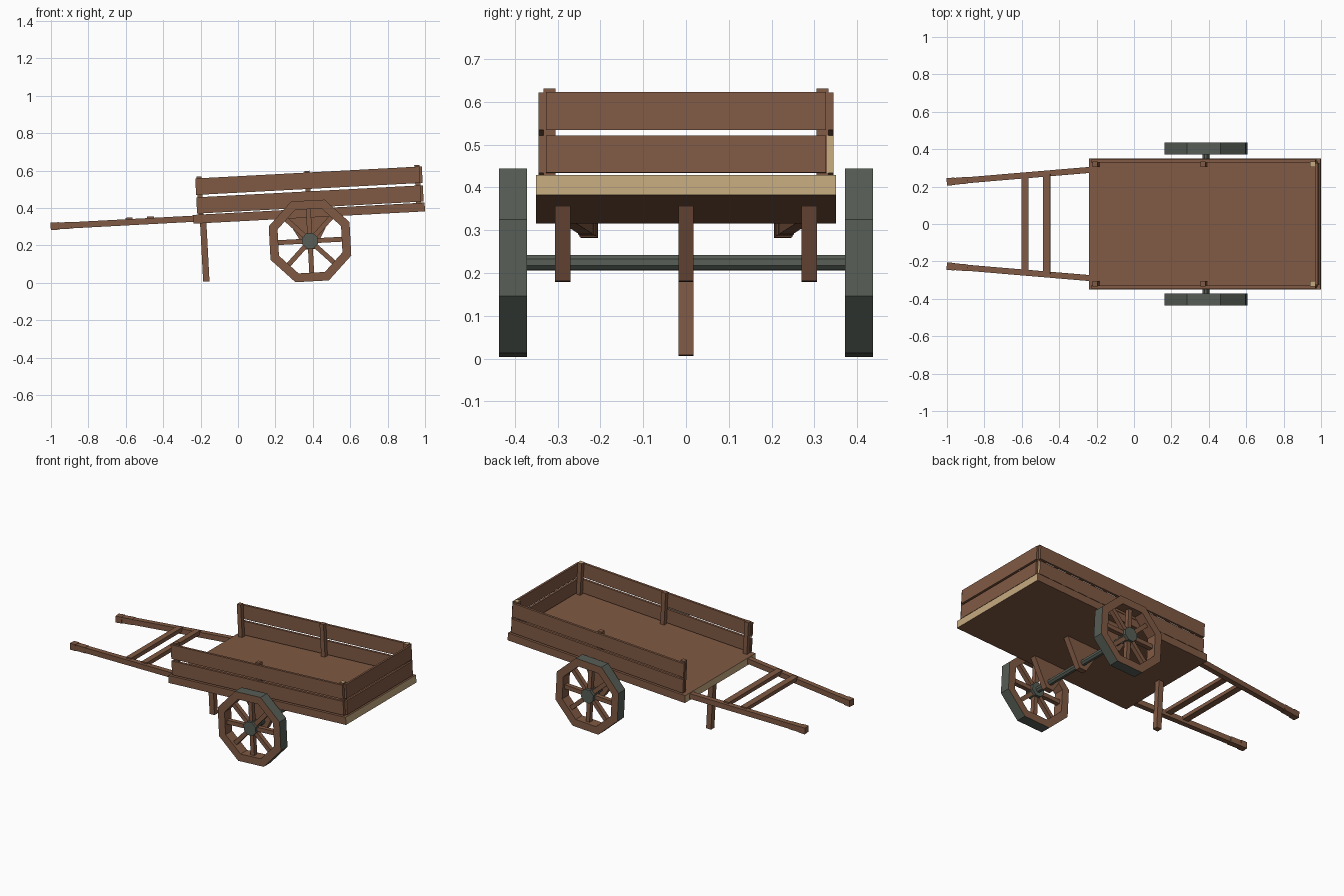
import bpy, bmesh, math
from mathutils import Matrix, Vector

if "Cube" in bpy.data.objects:
    bpy.data.objects.remove(bpy.data.objects["Cube"])

# The whole cart is built level, then tipped back about the axle
AX, AZ = 0.385, 0.224
TILT = (Matrix.Translation((AX, 0, AZ)) @ Matrix.Rotation(-math.radians(3.05), 4, 'Y')
        @ Matrix.Translation((-AX, 0, -AZ)))


def material(name, rgb):
    m = bpy.data.materials.new(name)
    m.diffuse_color = (*rgb, 1)
    m.use_nodes = True
    m.node_tree.nodes["Principled BSDF"].inputs["Base Color"].default_value = m.diffuse_color
    return m


BROWN = material("brown wood", (0.216, 0.100, 0.057))
BEIGE = material("pale cut wood", (0.56, 0.40, 0.21))
IRON = material("grey green iron", (0.095, 0.112, 0.092))


def finish(name, bm, mats, rule=None):
    bmesh.ops.recalc_face_normals(bm, faces=bm.faces)
    bm.normal_update()
    if rule:
        for f in bm.faces:
            f.material_index = rule(f)
    bm.transform(TILT)
    me = bpy.data.meshes.new(name)
    bm.to_mesh(me)
    bm.free()
    for m in mats:
        me.materials.append(m)
    ob = bpy.data.objects.new(name, me)
    bpy.context.collection.objects.link(ob)
    return ob


def add_box(bm, x, y, z, mat=Matrix()):
    c = Vector(((x[0] + x[1]) / 2, (y[0] + y[1]) / 2, (z[0] + z[1]) / 2))
    s = Matrix.Diagonal((x[1] - x[0], y[1] - y[0], z[1] - z[0], 1))
    bmesh.ops.create_cube(bm, size=1, matrix=mat @ Matrix.Translation(c) @ s)


def box(name, x, y, z, mats=(BROWN,), rule=None, mat=Matrix()):
    bm = bmesh.new()
    add_box(bm, x, y, z, mat)
    return finish(name, bm, mats, rule)


def prism(name, pts, y0, y1, mats):
    """Extrude an x,z outline along y."""
    bm = bmesh.new()
    f = bm.faces.new([bm.verts.new((x, y0, z)) for x, z in pts])
    ext = bmesh.ops.extrude_face_region(bm, geom=[f])
    bmesh.ops.translate(bm, vec=(0, y1 - y0, 0),
                        verts=[v for v in ext["geom"] if isinstance(v, bmesh.types.BMVert)])
    return finish(name, bm, mats)


def octagon(r):
    a = [math.radians(22.5 + 45 * k) for k in range(8)]
    return [(AX + r * math.cos(t), AZ + r * math.sin(t)) for t in a]


# Bed with pale sawn ends
box("bed", (-0.232, 1.0075), (-0.351, 0.351), (0.349, 0.396), (BROWN, BEIGE),
    lambda f: int(abs(f.normal.x) > 0.9))

# Boards
ROWS = {"lower": (0.402, 0.489), "upper": (0.502, 0.590)}
for row, z in ROWS.items():
    box(row + "_end_board", (0.990, 1.003), (-0.327, 0.327), z)
    for s in (-1, 1):
        pale = row == "lower" and s > 0
        box(row + "_side_board", (-0.210, 0.990), sorted((s * 0.330, s * 0.345)), z,
            (BROWN, BEIGE), (lambda f: int(f.normal.x > 0.9)) if pale else None)

# Posts, the end pair with pale tops
for s in (-1, 1):
    for x in (-0.203, 0.376, 0.963):
        tip = x > 0.9
        box("post", (x, x + 0.027), sorted((s * 0.305, s * 0.333)), (0.394, 0.599),
            (BROWN, BEIGE), (lambda f: int(f.normal.z > 0.9)) if tip else None)

# Handles converging to the grips
for s in (-1, 1):
    a, b = Vector((-0.232, s * 0.289, 0.3755)), Vector((-0.994, s * 0.225, 0.3755))
    d = b - a
    m = Matrix.Translation(a) @ Matrix.Rotation(math.atan2(d.y, d.x), 4, 'Z')
    n = d.length
    box("handle", (-0.003, n - 0.10), (-0.016, 0.016), (-0.0165, 0.0165), mat=m)
    box("grip_neck", (n - 0.11, n - 0.03), (-0.018, 0.018), (-0.018, 0.018), mat=m)
    box("grip_end", (n - 0.04, n), (-0.020, 0.020), (-0.020, 0.020), mat=m)

# Rungs between handles
for x, w in ((-0.594, 0.258), (-0.478, 0.268)):
    box("handle_rung", (x, x + 0.038), (-w, w), (0.376, 0.400))

# Prop leg
box("prop_leg", (-0.197, -0.163), (-0.017, 0.017), (0.037, 0.350))

# Axle brackets
for y in (-0.288, 0, 0.288):
    prism("axle_bracket", [(AX - 0.12, 0.350), (AX + 0.12, 0.350),
                           (AX + 0.025, 0.180), (AX - 0.025, 0.180)],
          y - 0.018, y + 0.018, (BROWN,))

# Axle
prism("axle", octagon(0.019), -0.38, 0.38, (IRON,))

# Wheels
for s in (-1, 1):
    y0, y1 = sorted((s * 0.371, s * 0.437))
    bm = bmesh.new()
    rings = [[bm.verts.new((x, y, z)) for x, z in octagon(r)]
             for r, y in ((0.234, y0), (0.234, y1), (0.184, y1), (0.184, y0))]
    for i in range(4):
        p, q = rings[i], rings[(i + 1) % 4]
        for k in range(8):
            j = (k + 1) % 8
            bm.faces.new((p[k], p[j], q[j], q[k]))
    centre = Vector((AX, 0, AZ))

    def tread(f):
        c = f.calc_center_median() - centre
        c.y = 0
        return int(f.normal.dot(c.normalized()) > 0.5)
    finish("wheel_rim", bm, (BROWN, IRON), tread)

    bm = bmesh.new()
    for k in range(8):
        m = Matrix.Translation(centre) @ Matrix.Rotation(math.radians(45 * k), 4, 'Y')
        add_box(bm, (0.03, 0.175), (s * 0.404 - 0.014, s * 0.404 + 0.014), (-0.013, 0.013), m)
    finish("wheel_spokes", bm, (BROWN,))
    prism("wheel_hub", octagon(0.045), y0 + 0.004, y1 - 0.002, (IRON,))
